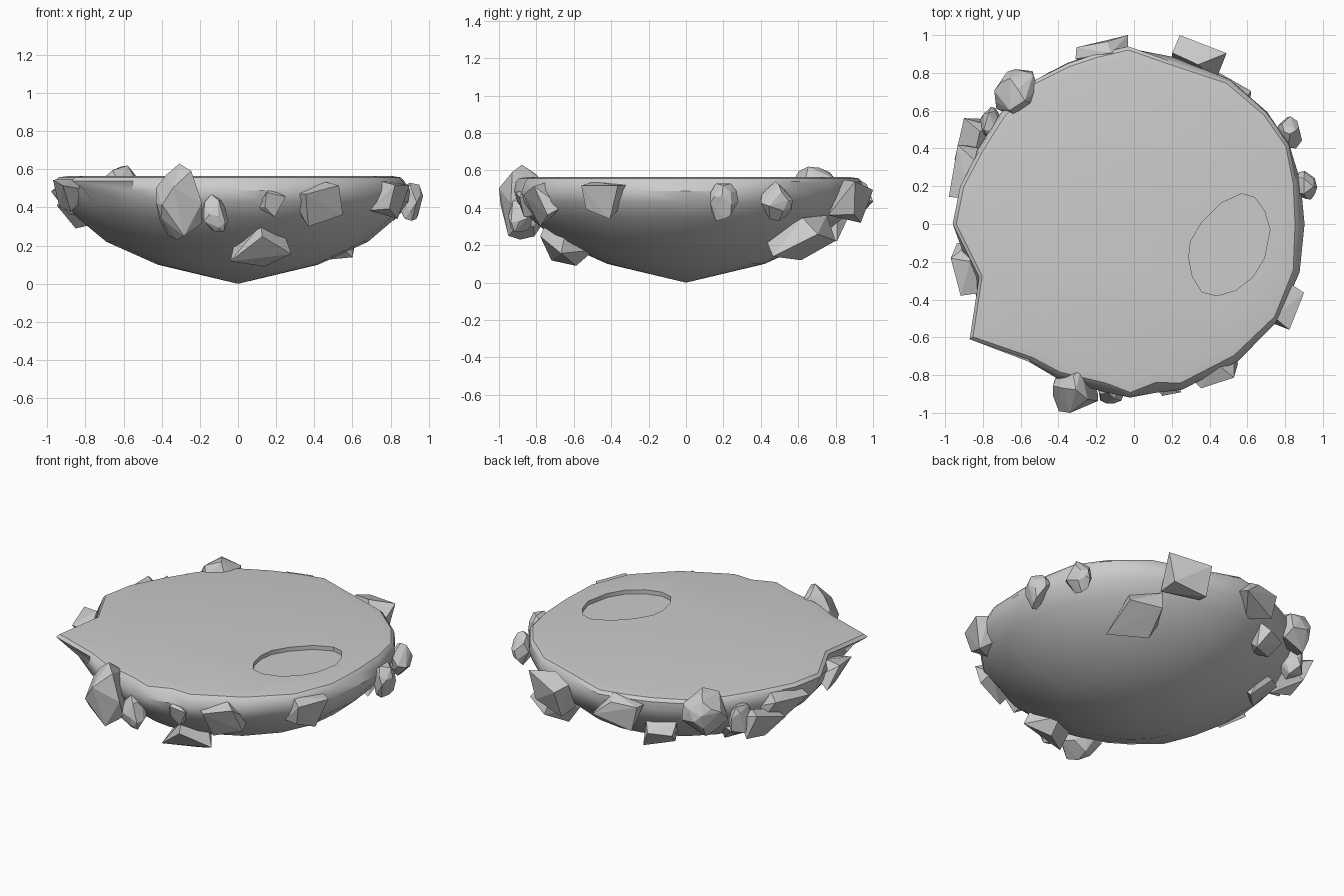
import bpy, bmesh, math, random
from mathutils import Vector, Matrix

if "Cube" in bpy.data.objects:
    bpy.data.objects.remove(bpy.data.objects["Cube"])

random.seed(11)


def finish(bm, name):
    bmesh.ops.recalc_face_normals(bm, faces=bm.faces[:])
    me = bpy.data.meshes.new(name)
    bm.to_mesh(me)
    bm.free()
    ob = bpy.data.objects.new(name, me)
    bpy.context.collection.objects.link(ob)
    return ob


# Island: irregular rim outline, rounding off towards a pointed underside
rim = [(.87, 0), (.86, -.25), (.76, -.5), (.54, -.71), (.25, -.86), (.12, -.855), (-.02, -.91),
       (-.15, -.86), (-.4, -.8), (-.55, -.72), (-.87, -.61), (-.82, -.28), (-.96, 0), (-.92, .2),
       (-.82, .39), (-.7, .58), (-.53, .76), (-.35, .85), (-.2, .9), (-.03, .94), (.2, .86),
       (.5, .76), (.7, .59), (.82, .42), (.86, .22)]
# circle radius, height, share of the rim outline, scale
levels = [(.42, .10, 0, 1), (.66, .22, .1, 1), (.82, .345, .15, 1), (.90, .43, .2, 1),
          (.925, .49, .4, 1), (.92, .54, 1, 1), (.92, .558, 1, .98), (.92, .566, 1, .92)]
bm = bmesh.new()
tip = bm.verts.new((0, 0, 0))
prev = None
for r, z, share, s in levels:
    ring = []
    for x, y in rim:
        p = Vector((x, y))
        p = (p.normalized() * r).lerp(p, share) * s
        ring.append(bm.verts.new((p.x, p.y, z)))
    n = len(ring)
    for i in range(n):
        j = (i + 1) % n
        if prev:
            bm.faces.new((prev[i], prev[j], ring[j], ring[i]))
        else:
            bm.faces.new((tip, ring[j], ring[i]))
    prev = ring
bm.faces.new(prev)
island = finish(bm, "island")

# Shallow pond hollow in the top
pond = [(.29, -.18), (.31, -.28), (.36, -.36), (.44, -.38), (.54, -.35), (.63, -.28), (.69, -.18),
        (.72, -.03), (.69, .07), (.64, .14), (.57, .16), (.46, .11), (.36, .01), (.30, -.09)]
bm = bmesh.new()
face = bm.faces.new([bm.verts.new((x, y, .54)) for x, y in pond])
top = bmesh.ops.extrude_face_region(bm, geom=[face])
bmesh.ops.translate(bm, vec=(0, 0, .2), verts=[g for g in top["geom"] if isinstance(g, bmesh.types.BMVert)])
cutter = finish(bm, "pond_cutter")
cutter.hide_render = True
mod = island.modifiers.new("pond", 'BOOLEAN')
mod.operation = 'DIFFERENCE'
mod.solver = 'EXACT'
mod.object = cutter
bpy.ops.object.select_all(action='DESELECT')
island.select_set(True)
bpy.context.view_layer.objects.active = island
bpy.ops.object.modifier_apply(modifier="pond")
bpy.data.objects.remove(cutter)
bpy.ops.object.shade_smooth_by_angle(angle=math.radians(35))


# Rocks: blunt lumps or angular shards lying on the slope, fitted to their bounds
def rock(name, kind, x0, x1, y0, y1, z0, z1):
    src = bmesh.new()
    if kind == "round":
        bmesh.ops.create_icosphere(src, subdivisions=2, radius=1)
        jitter, flat = .1, .9
    else:
        bmesh.ops.create_cube(src, size=2)
        jitter, flat = .5, .55
    spin = Matrix.Rotation(math.atan2(y0 + y1, x0 + x1), 3, 'Z')
    lean = max(0.0, 1.35 - (z0 + z1) * 1.2) if kind == "shard" else 0
    turn = spin @ Matrix.Rotation(lean, 3, 'Y') @ Matrix.Rotation(random.uniform(-.5, .5), 3, 'X')
    points = []
    for v in list(src.verts):
        if kind == "round" and random.random() < .5:
            continue
        p = v.co + Vector([random.uniform(-jitter, jitter) for _ in range(3)])
        points.append(turn @ Vector((p.x * flat, p.y, p.z)))
    src.free()
    for a, (lo, hi) in enumerate(((x0, x1), (y0, y1), (z0, z1))):
        m = min(p[a] for p in points)
        w = max(p[a] for p in points) - m
        for p in points:
            p[a] = lo + (p[a] - m) / w * (hi - lo)
    bm = bmesh.new()
    verts = [bm.verts.new(p) for p in points]
    bmesh.ops.convex_hull(bm, input=verts)
    bmesh.ops.delete(bm, geom=[v for v in bm.verts if not v.link_faces], context='VERTS')
    finish(bm, name)


rounds = [(-.43, -.19, -1, -.75, .23, .63), (-.19, -.05, -.95, -.82, .27, .47),
          (-.74, -.51, .57, .82, .36, .62), (-.82, -.69, .45, .62, .32, .52),
          (.85, .97, .13, .28, .33, .53), (.76, .89, .40, .57, .33, .54)]
shards = [(.10, .25, -.91, -.80, .35, .50), (.27, .55, -.87, -.66, .30, .54),
          (-.04, .28, -.78, -.49, .09, .31), (.69, .90, -.56, -.32, .34, .54),
          (.20, .49, .76, 1, .32, .55), (.33, .62, .43, .80, .12, .36),
          (-.31, -.03, .82, 1, .36, .56), (-.97, -.80, -.38, -.10, .38, .55),
          (-.95, -.74, .32, .56, .29, .48), (-.98, -.78, .13, .42, .36, .54),
          (-.46, -.26, .62, .86, .22, .40), (-.75, -.53, .25, .48, .19, .34)]
for i, b in enumerate(rounds):
    rock(f"round_rock_{i + 1}", "round", *b)
for i, b in enumerate(shards):
    rock(f"angular_rock_{i + 1}", "shard", *b)
